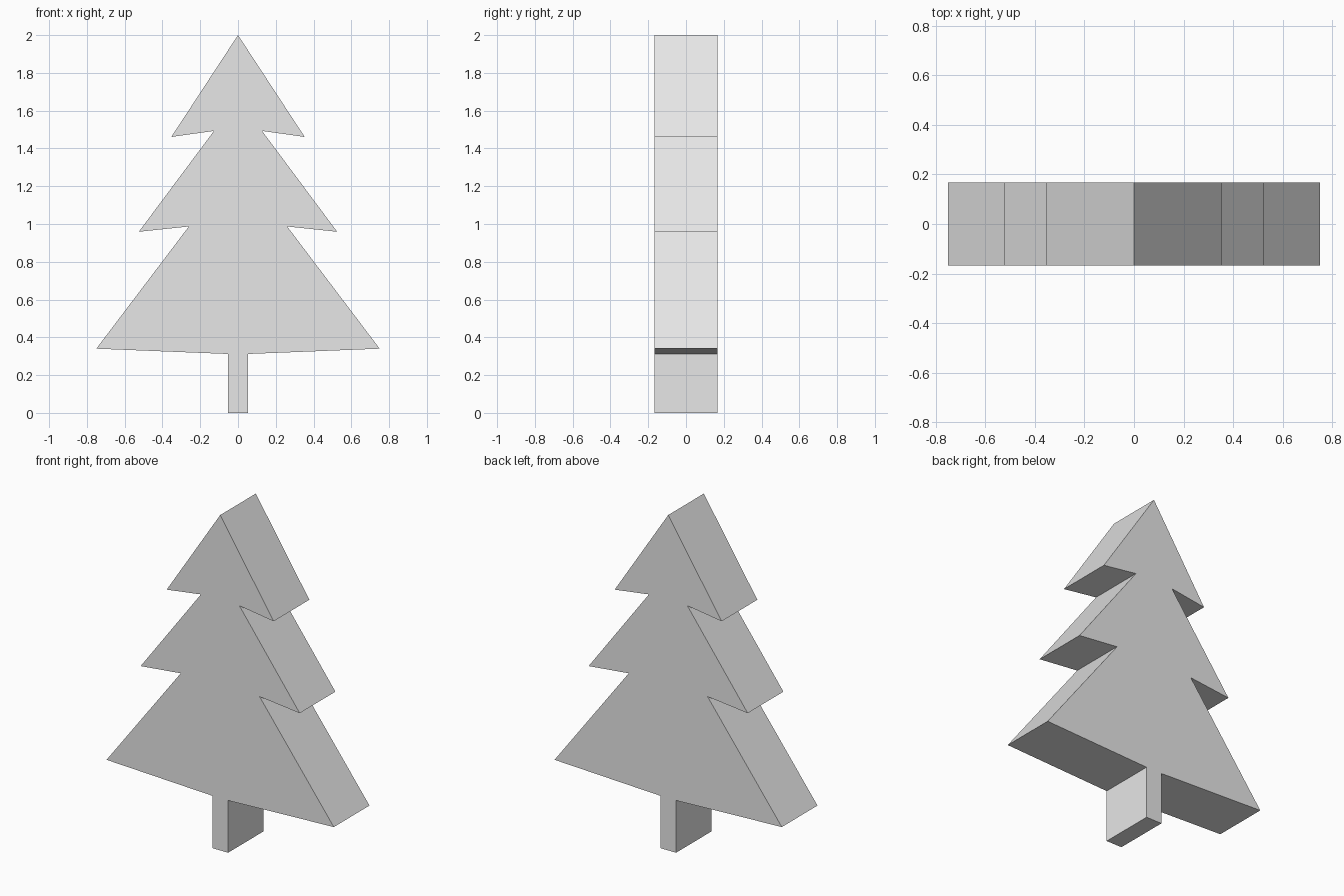
import bpy
import bmesh
from mathutils import Vector

cube = bpy.data.objects.get("Cube")
if cube:
    bpy.data.objects.remove(cube, do_unlink=True)

# Single plain material
grey = bpy.data.materials.new("light grey")
grey.use_nodes = True
colour = (0.8, 0.8, 0.8, 1)
grey.diffuse_color = colour
grey.node_tree.nodes["Principled BSDF"].inputs["Base Color"].default_value = colour

THICKNESS = 0.336

# Left half of the silhouette (x, z), from trunk foot up to the last notch
half = [
    (0.052, 0), (0.052, 0.312),      # trunk
    (0.75, 0.34), (0.26, 0.987),     # lower branches
    (0.525, 0.959), (0.127, 1.493),  # middle branches
    (0.353, 1.461),                  # upper branches
]
tip = [(0, 2)]
outline = half + tip + [(-x, z) for x, z in reversed(half)]

# Flat tree: silhouette face extruded front to back
bm = bmesh.new()
front = bm.faces.new([bm.verts.new((x, -THICKNESS / 2, z)) for x, z in outline])
extruded = bmesh.ops.extrude_face_region(bm, geom=[front], use_keep_orig=True)
back_verts = [g for g in extruded["geom"] if isinstance(g, bmesh.types.BMVert)]
bmesh.ops.translate(bm, verts=back_verts, vec=Vector((0, THICKNESS, 0)))
bmesh.ops.recalc_face_normals(bm, faces=bm.faces)

mesh = bpy.data.meshes.new("fir_tree")
bm.to_mesh(mesh)
bm.free()
mesh.materials.append(grey)
tree = bpy.data.objects.new("fir_tree", mesh)
bpy.context.scene.collection.objects.link(tree)
